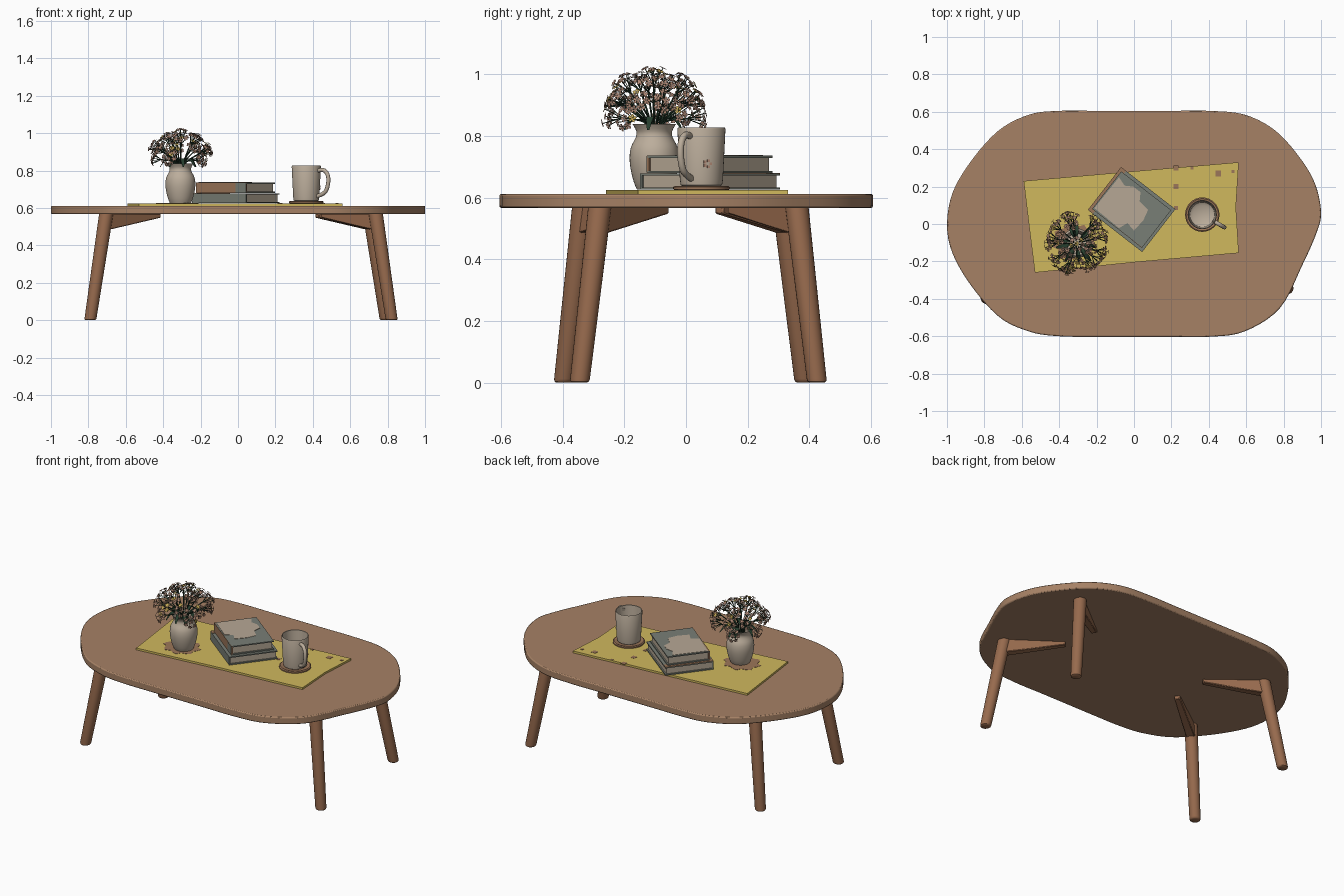
import bpy, bmesh, math, random
from mathutils import Vector, Matrix

random.seed(4)
if "Cube" in bpy.data.objects:
    bpy.data.objects.remove(bpy.data.objects["Cube"])


def material(name, rgb):
    m = bpy.data.materials.new(name)
    m.use_nodes = True
    m.diffuse_color = (*rgb, 1)
    bsdf = next(n for n in m.node_tree.nodes if n.type == "BSDF_PRINCIPLED")
    bsdf.inputs["Base Color"].default_value = (*rgb, 1)
    bsdf.inputs["Roughness"].default_value = 0.7
    return m


top_wood = material("tabletop wood", (.38, .22, .13))
leg_wood = material("leg wood", (.31, .145, .075))
yellow_cloth = material("yellow cloth", (.63, .48, .11))
ceramic = material("cream ceramic", (.50, .42, .33))
grey_cover = material("grey green cover", (.19, .21, .18))
paper = material("paper", (.47, .39, .30))
brown = material("warm brown", (.33, .18, .10))
green = material("dark green", (.02, .05, .028))
pink = material("dusty pink", (.42, .24, .17))
gold = material("golden yellow", (.60, .42, .10))


def finish(name, bm, mat, smooth=True):
    bmesh.ops.recalc_face_normals(bm, faces=bm.faces)
    mesh = bpy.data.meshes.new(name)
    bm.to_mesh(mesh)
    bm.free()
    mesh.materials.append(mat)
    if smooth:
        mesh.shade_smooth()
        mesh.set_sharp_from_angle(angle=math.radians(40))
    ob = bpy.data.objects.new(name, mesh)
    bpy.context.collection.objects.link(ob)
    return ob


def spline(points, steps=6, closed=False):
    """Smooth path through the points."""
    p = [Vector(q) for q in points]
    n = len(p)
    pick = (lambda i: p[i % n]) if closed else (lambda i: p[max(0, min(n - 1, i))])
    out = []
    for i in range(n if closed else n - 1):
        a, b, c, d = (pick(i + k) for k in (-1, 0, 1, 2))
        for s in range(steps):
            t = s / steps
            out.append(.5 * (2 * b + (c - a) * t + (2 * a - 5 * b + 4 * c - d) * t * t
                             + (3 * b - a - 3 * c + d) * t ** 3))
    return out if closed else out + [p[-1]]


def prism(name, pts, z0, z1, mat, bevel=0):
    bm = bmesh.new()
    base = bm.faces.new([bm.verts.new((q[0], q[1], z0)) for q in pts])
    up = bmesh.ops.extrude_face_region(bm, geom=[base])["geom"]
    bmesh.ops.translate(bm, vec=(0, 0, z1 - z0), verts=[v for v in up if isinstance(v, bmesh.types.BMVert)])
    ob = finish(name, bm, mat)
    if bevel:
        mod = ob.modifiers.new("soft edge", "BEVEL")
        mod.width, mod.segments = bevel, 2
    return ob


def lathe(name, profile, x, y, mat, lean=(0, 0), sides=32):
    """Revolve (radius, height) points; lean shifts the rings with height."""
    bm = bmesh.new()
    rings = []
    for r, z in profile:
        cx, cy = x + lean[0] * z, y + lean[1] * z
        rings.append([bm.verts.new((cx + r * math.cos(math.tau * k / sides),
                                    cy + r * math.sin(math.tau * k / sides), z)) for k in range(sides)])
    for a, b in zip(rings, rings[1:]):
        for k in range(sides):
            j = (k + 1) % sides
            bm.faces.new((a[k], a[j], b[j], b[k]))
    bm.faces.new(rings[0])
    bm.faces.new(rings[-1])
    return finish(name, bm, mat)


def tubes(name, paths, radius, mat, res=1):
    cu = bpy.data.curves.new(name, "CURVE")
    cu.dimensions, cu.bevel_depth, cu.bevel_resolution = "3D", radius, res
    cu.use_fill_caps = True
    for path in paths:
        s = cu.splines.new("POLY")
        s.points.add(len(path) - 1)
        for pt, co in zip(s.points, path):
            pt.co = (*co, 1)
    temp = bpy.data.objects.new(name + "_path", cu)
    bm = bmesh.new()
    bm.from_mesh(bpy.data.meshes.new_from_object(temp))
    bpy.data.objects.remove(temp)
    return finish(name, bm, mat)


# Table top: rounded oblong, slightly pointed at one end
outline = [(-.4, -.6), (-.2, -.603), (0, -.603), (.2, -.603), (.4, -.603), (.59, -.575), (.78, -.45),
           (.9, -.22), (.975, -.05), (1, .06), (.97, .21), (.89, .35), (.755, .5), (.59, .585),
           (.4, .605), (.2, .605), (0, .605), (-.2, .605), (-.4, .605), (-.56, .585), (-.73, .495),
           (-.89, .31), (-.982, .13), (-.993, -.08), (-.905, -.28), (-.73, -.49), (-.56, -.575)]
prism("table_top", spline(outline, 5, True), .567, .612, top_wood, .006)

# Splayed legs with a tapered brace reaching in under the top
for name, x, y in (("front_left", .822, -.345), ("front_right", -.79, -.397),
                   ("back_left", .79, .425), ("back_right", -.79, .384)):
    sx, sy = math.copysign(1, x), math.copysign(1, y)
    lean = (-sx * .15, -sy * .115)
    lathe(name + "_leg", [(.024, 0), (.030, .004), (.032, .012), (.038, .57)], x, y, leg_wood, lean, 24)
    start = Vector((x + lean[0] * .53, y + lean[1] * .53, 0))
    along = Vector((-sx * .8, -sy * .6, 0))
    side = Vector((-along.y, along.x, 0))
    bm = bmesh.new()
    bmesh.ops.create_cube(bm, size=1)
    for v in bm.verts:
        far, up = v.co.x > 0, v.co.z > 0
        z = .57 if up else (.548 if far else .482)
        v.co = start + along * (.36 if far else 0) + side * v.co.y * (.034 if far else .052) + Vector((0, 0, z))
    brace = finish(name + "_brace", bm, leg_wood)
    brace.modifiers.new("soft edge", "BEVEL").width = .004

# Cloth runner with small woven marks and a printed patch
prism("runner", [(-.59, .23), (-.56, -.02), (-.53, -.26), (0, -.205), (.56, -.155), (.545, .09),
                 (.56, .33), (0, .282)], .611, .624, yellow_cloth)
for i, (x, y, w) in enumerate(((.225, .2, .014), (.225, .085, .011), (.225, .3, .014),
                               (.45, .27, .015), (.31, .3, .008), (.53, .28, .008))):
    prism(f"runner_mark_{i}", [(x - w, y - w), (x + w, y - w), (x + w, y + w), (x - w, y + w)],
          .623, .6255, brown)
blob = [(math.cos(a) * r - .325, math.sin(a) * r * .9 - .095)
        for a, r in ((math.tau * k / 24, .105 + .014 * math.sin(k * 2.1)) for k in range(24))]
prism("runner_patch", blob, .623, .6255, brown)

# Books
TURN = Matrix.Rotation(math.radians(-37.8), 3, "Z")
BOOK = Vector((-.012, .078, 0))


def slab(name, u0, u1, v0, v1, z0, z1, mat):
    pts = [BOOK + TURN @ Vector((u, v, 0)) for u, v in ((u0, v0), (u1, v0), (u1, v1), (u0, v1))]
    return prism(name, pts, z0, z1, mat)


def book(name, length, width, z0, z1, spine):
    u, v = length / 2, width / 2
    slab(name + "_pages", -u + .008, u - .008, -v + .006, v - .008, z0 + .006, z1 - .006, paper)
    slab(name + "_back_cover", -u, u, -v, v, z0, z0 + .007, grey_cover)
    slab(name + "_front_cover", -u, u, -v, v, z1 - .007, z1, grey_cover)
    slab(name + "_spine", -u, u, -v - .002, -v + .007, z0, z1, spine)


book("lower_book", .367, .288, .626, .678, grey_cover)
book("upper_book", .338, .252, .68, .736, brown)
slab("lower_book_band", -.184, -.15, -.144, .144, .677, .680, brown)
slab("upper_book_spine_end", .10, .169, -.1295, -.12, .681, .735, grey_cover)
prism("cover_panel", [(-.212, .085), (-.08, -.022), (-.035, .005), (.0, -.035), (.05, .02), (.075, .075),
                      (.03, .12), (.035, .17), (-.005, .2), (-.05, .205), (-.08, .25)], .735, .738, paper)

# Coaster and mug
MX, MY = .365, .05
lathe("coaster", [(.085, .623), (.092, .627), (.092, .634), (.086, .638), (.08, .635)], MX, MY, brown)
lathe("mug", [(.060, .636), (.067, .641), (.070, .66), (.078, .822), (.076, .827), (.073, .825),
              (.066, .66), (.05, .65)], MX, MY, ceramic, sides=40)
handle = [(.07, .80), (.108, .802), (.132, .775), (.134, .73), (.115, .685), (.066, .662)]
tubes("mug_handle", [spline([(MX + r * .87, MY - r * .5, z) for r, z in handle])], .011, ceramic, 3)

# Painted blossom on the mug
bm = bmesh.new()
for k in range(5):
    a = math.tau * k / 5
    y, z = .02 + .010 * math.cos(a), .71 + .010 * math.sin(a)
    pos = Vector((MX + math.sqrt(.0732 ** 2 - y * y), MY + y, z))
    bmesh.ops.create_cube(bm, size=.009, matrix=Matrix.Translation(pos) @ Matrix.Rotation(.28, 4, "Z")
                          @ Matrix.Diagonal((.4, 1, 1, 1)))
finish("mug_blossom", bm, pink, False)

# Vase
VX, VY = -.308, -.103
body = spline([(.056, .626), (.066, .65), (.076, .69), (.08, .73), (.075, .765), (.06, .795),
               (.058, .815), (.07, .838)], 3)
lathe("vase", [tuple(p) for p in body] + [(.066, .838), (.053, .815), (.052, .79)], VX, VY, ceramic, sides=40)

# Bouquet: stems fan into a dome, each ending in a cluster of small flowers
base = Vector((VX, VY, .80))
neck = Vector((VX, VY, .845))
stems, stalks = [], []
petals, centres, leaves = bmesh.new(), bmesh.new(), bmesh.new()


def frame(d):
    return d.to_track_quat("Z", "Y").to_matrix()


def floret(bm, pos, d, size):
    m = frame(d) @ Matrix.Rotation(random.random() * 3, 3, "Z")
    for k in range(5):
        r = m @ Matrix.Rotation(math.tau * k / 5, 3, "Z")
        shape = ((0, 0, 0), (.7, -.42, .22), (1.1, 0, .15), (.7, .42, .22))
        bm.faces.new([bm.verts.new(pos + r @ Vector(c) * size) for c in shape])


for count, polar, length in ((1, 5, .165), (6, 34, .165), (9, 63, .168), (5, 82, .155)):
    for k in range(count):
        az = math.tau * (k + .3 * random.random()) / count + polar
        th = math.radians(polar + random.uniform(-5, 5))
        d = Vector((math.sin(th) * math.cos(az), math.sin(th) * math.sin(az), math.cos(th)))
        head = neck + d * length * random.uniform(.94, 1.03)
        flat = Vector((d.x, d.y, 0))
        fork = neck + (head - neck) * .72
        stems.append(spline([base + flat * .03, neck + flat * .035, fork], 4))
        for j in range(8):
            ang = math.tau * j / 7
            off = Vector((math.cos(ang), math.sin(ang), 0)) * (.030 if j < 7 else 0)
            tip = head + frame(d) @ (off + Vector((0, 0, random.uniform(0, .014))))
            stalks.append([fork, tip])
            floret(centres if random.random() < .14 else petals, tip, (tip - fork).normalized(), .0135)

tubes("flower_stems", stems, .0032, green)
tubes("flower_stalks", stalks, .0015, green, 0)

# Narrow leaves arching over the rim
for k in range(9):
    az = math.tau * k / 9 + random.uniform(-.2, .2)
    out, across = Vector((math.cos(az), math.sin(az), 0)), Vector((-math.sin(az), math.cos(az), 0))
    reach = random.uniform(.07, .1)
    rows = []
    for t in (0, .25, .5, .75, 1):
        c = neck + out * (.03 + reach * t) + Vector((0, 0, .1 * t - .125 * t * t))
        w = .004 + .016 * t * (1 - t) * 2
        rows.append([leaves.verts.new(c + across * w * s) for s in (-1, 1)])
    for a, b in zip(rows, rows[1:]):
        leaves.faces.new((a[0], a[1], b[1], b[0]))

finish("flower_petals", petals, pink, False)
finish("golden_petals", centres, gold, False)
finish("bouquet_leaves", leaves, green)
